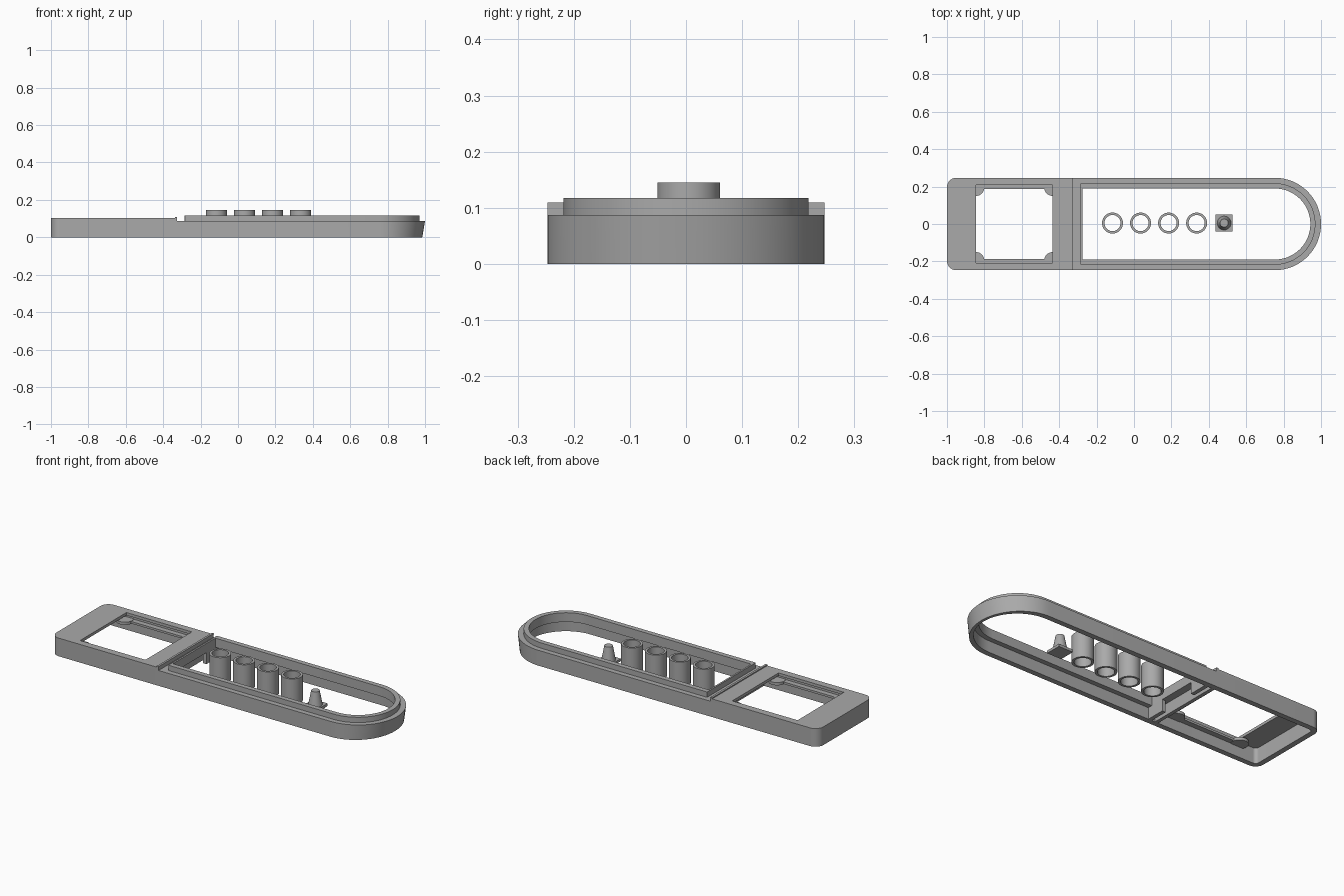
import bpy, math

cube = bpy.data.objects.get("Cube")
if cube:
    bpy.data.objects.remove(cube, do_unlink=True)

grey = bpy.data.materials.new("plain_grey")
grey.use_nodes = True
grey.diffuse_color = (0.4, 0.4, 0.4, 1)
grey.node_tree.nodes["Principled BSDF"].inputs["Base Color"].default_value = (0.4, 0.4, 0.4, 1)


def finish(obj, name):
    obj.name = name
    obj.data.materials.append(grey)
    bpy.ops.object.select_all(action="DESELECT")
    obj.select_set(True)
    bpy.context.view_layer.objects.active = obj
    bpy.ops.object.shade_smooth_by_angle(angle=math.radians(30))
    return obj


def outline(x0, x1, half, r_left=0.001, r_right=0.001, steps=16):
    """Counter-clockwise rectangle with rounded left and right ends."""
    corners = [(x1, 1, r_right, 0), (x0, 1, r_left, 90),
               (x0, -1, r_left, 180), (x1, -1, r_right, 270)]
    pts = []
    for x, side, r, start in corners:
        cx = x - r if x == x1 else x + r
        cy = side * (half - r)
        for i in range(steps + 1):
            a = math.radians(start + 90 * i / steps)
            pts.append((cx + r * math.cos(a), cy + r * math.sin(a)))
    return pts


def circle(x, y, r, n=40):
    return [(x + r * math.cos(math.tau * i / n), y + r * math.sin(math.tau * i / n))
            for i in range(n)]


def ring(name, outer, inner, z0, z1, draft=0):
    """Solid band between two loops; draft pulls in the bottom of the round tip."""
    n = len(outer)
    base = [(x - draft * max(0, (x - 0.75) / 0.25), y) for x, y in outer]
    loops = [(base, z0), (outer, z1), (inner, z1), (inner, z0)]
    verts = [(x, y, z) for pts, z in loops for x, y in pts]
    faces = []
    for k in range(4):
        a, b = k * n, (k + 1) % 4 * n
        for i in range(n):
            j = (i + 1) % n
            faces.append((a + i, a + j, b + j, b + i))
    mesh = bpy.data.meshes.new(name)
    mesh.from_pydata(verts, [], faces)
    obj = bpy.data.objects.new(name, mesh)
    bpy.context.collection.objects.link(obj)
    return finish(obj, name)


def box(name, x0, x1, y0, y1, z0, z1):
    bpy.ops.mesh.primitive_cube_add(
        size=1, location=((x0 + x1) / 2, (y0 + y1) / 2, (z0 + z1) / 2))
    obj = bpy.context.object
    for v in obj.data.vertices:
        v.co.x *= x1 - x0
        v.co.y *= y1 - y0
        v.co.z *= z1 - z0
    return finish(obj, name)


def cone(name, x, y, r0, r1, z0, z1):
    bpy.ops.mesh.primitive_cone_add(vertices=32, radius1=r0, radius2=r1, depth=z1 - z0,
                                    location=(x, y, (z0 + z1) / 2))
    return finish(bpy.context.object, name)


# Outer wall and the raised lip around the long opening
HALF, STEP = 0.247, 0.087
ring("outer_wall", outline(-1, 1, HALF, 0.05, HALF),
     outline(-0.97, 0.97, 0.217, 0.02, 0.217), 0, STEP, draft=0.015)
ring("raised_lip", outline(-0.285, 0.97, 0.218, 0.001, 0.218),
     outline(-0.275, 0.943, 0.19, 0.001, 0.19), 0.065, 0.117)

# Top plate with its window
ring("window_plate", outline(-1, -0.325, HALF, 0.05),
     outline(-0.845, -0.435, 0.2075), STEP, 0.103)
box("plate_ridge", -0.337, -0.325, -HALF, HALF, 0.103, 0.109)

# Rails and rounded corner tabs below the window
for side, label in ((1, "back"), (-1, "front")):
    y0, y1 = sorted((side * 0.187, side * 0.225))
    box(label + "_window_rail", -0.87, -0.41, y0, y1, 0.06, 0.072)
    for x, end in ((-0.845, "outer"), (-0.435, "inner")):
        cone(f"{label}_{end}_tab", x, side * 0.195, 0.045, 0.045, 0.058, 0.074)

# Divider between the two openings
box("divider_ledge", -0.335, -0.28, -0.22, 0.22, 0.065, STEP)
box("divider_wall", -0.337, -0.317, -0.22, 0.22, 0, 0.07)
for side, label in ((1, "back"), (-1, "front")):
    y0, y1 = sorted((side * 0.11, side * 0.22))
    box(label + "_divider_foot", -0.297, -0.275, y0, y1, 0, 0.07)

# Row of button tubes
MID = 0.005
for i in range(4):
    x = -0.115 + 0.15 * i
    ring(f"button_tube_{i + 1}", circle(x, MID, 0.056), circle(x, MID, 0.043), 0, 0.145)

# Small tapered post on a square foot
box("post_foot", 0.437, 0.527, MID - 0.045, MID + 0.045, 0, 0.015)
cone("tapered_post", 0.482, MID, 0.037, 0.022, 0.015, 0.095)
